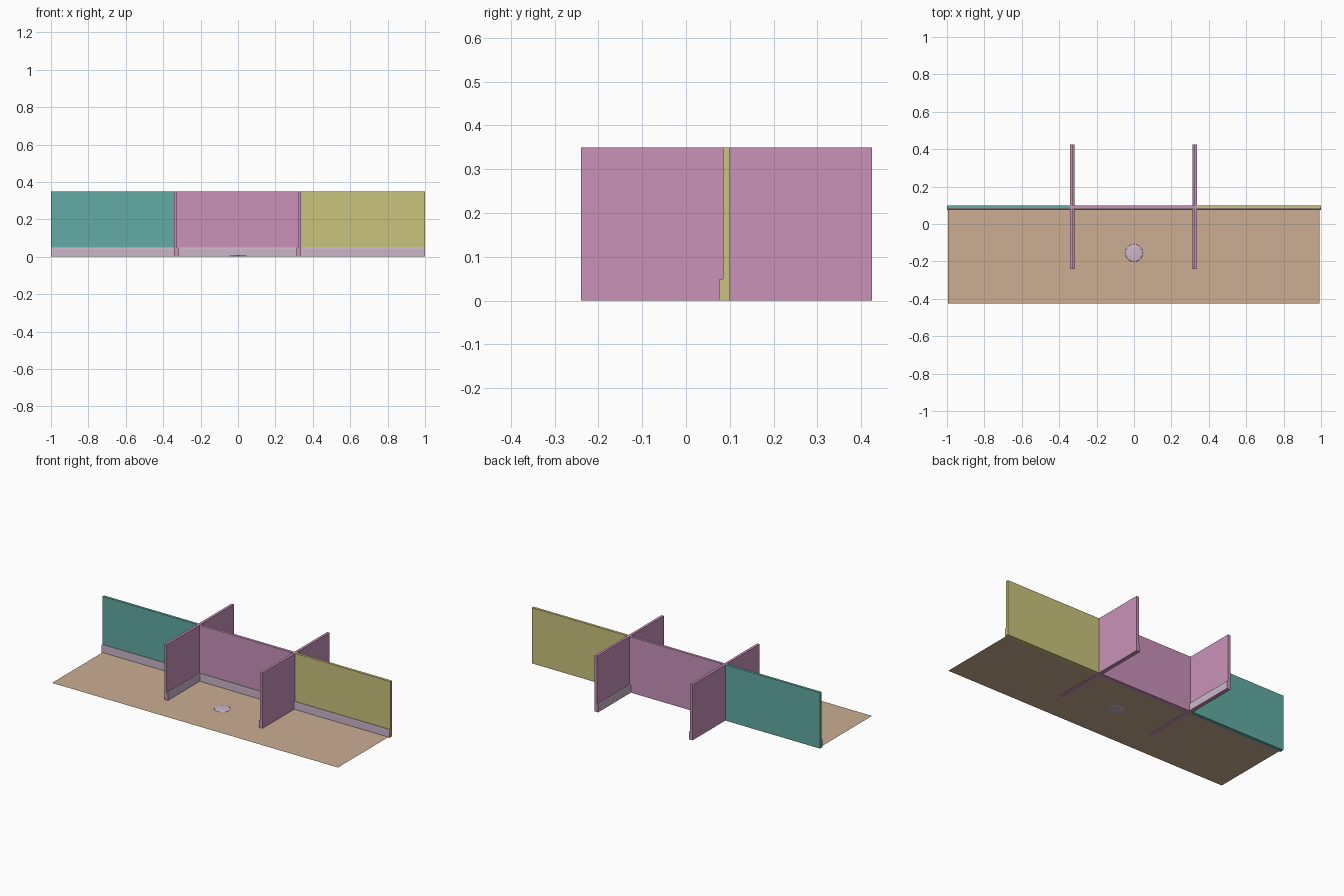
import bpy, bmesh, math
from mathutils import Vector

if "Cube" in bpy.data.objects:
    bpy.data.objects.remove(bpy.data.objects["Cube"])


def material(name, r, g, b):
    def lin(c):
        c /= 255
        return c / 12.92 if c <= 0.04045 else ((c + 0.055) / 1.055) ** 2.4
    m = bpy.data.materials.new(name)
    m.diffuse_color = (lin(r), lin(g), lin(b), 1)
    m.use_nodes = True
    m.node_tree.nodes["Principled BSDF"].inputs["Base Color"].default_value = m.diffuse_color
    return m


pink = material("pink", 202, 146, 186)
teal = material("teal", 98, 172, 163)
yellow = material("yellow", 202, 195, 125)
tan = material("tan", 204, 174, 147)
lilac = material("pale lilac", 204, 182, 201)

HEIGHT, WALL, BOARD, BOARD_TOP = 0.35, 0.016, 0.025, 0.049


def finish(bm, name, mats):
    bmesh.ops.recalc_face_normals(bm, faces=bm.faces)
    mesh = bpy.data.meshes.new(name)
    bm.to_mesh(mesh)
    bm.free()
    for m in mats:
        mesh.materials.append(m)
    obj = bpy.data.objects.new(name, mesh)
    bpy.context.collection.objects.link(obj)
    return obj


def wall(name, start, end, facing, mat):
    """Extrude a wall-with-skirting profile; the skirting is on the facing side."""
    facing = Vector(facing)
    profile = [(0, 0), (BOARD, 0), (BOARD, 0.045), (BOARD - 0.002, BOARD_TOP),
               (WALL, BOARD_TOP), (WALL, HEIGHT), (0, HEIGHT)]
    bm = bmesh.new()
    verts = [bm.verts.new(Vector(start) + facing * d + Vector((0, 0, z)))
             for d, z in profile]
    face = bm.faces.new(verts)
    ext = bmesh.ops.extrude_face_region(bm, geom=[face])
    moved = [v for v in ext["geom"] if isinstance(v, bmesh.types.BMVert)]
    bmesh.ops.translate(bm, verts=moved, vec=Vector(end) - Vector(start))
    bmesh.ops.recalc_face_normals(bm, faces=bm.faces)
    # Skirting faces: low faces looking forward or upward
    for f in bm.faces:
        low = f.calc_center_median().z < 0.06
        if low and (f.normal.dot(facing) > 0.5 or f.normal.z > 0.3):
            f.material_index = 1
    return finish(bm, name, [mat, lilac])


# Long wall in three coloured sections
BACK = 0.1
for name, x0, x1, mat in (("left_wall", -1, -0.343, teal),
                          ("middle_wall", -0.327, 0.322, pink),
                          ("right_wall", 0.338, 1, yellow)):
    wall(name, (x0, BACK, 0), (x1, BACK, 0), (0, -1, 0), mat)

# Cross walls with skirting on their inner sides
for name, x, side in (("left_cross_wall", -0.343, 1), ("right_cross_wall", 0.338, -1)):
    wall(name, (x, -0.24, 0), (x, 0.425, 0), (side, 0, 0), pink)

# Thin floor sheet
bm = bmesh.new()
bm.faces.new([bm.verts.new((x, y, 0.003)) for x, y in
              ((-0.994, -0.425), (0.992, -0.425), (0.992, 0.08), (-0.994, 0.08))])
floor = finish(bm, "floor", [tan])
if floor.data.polygons[0].normal.z < 0:
    floor.data.flip_normals()

# Flat round disc set in the floor
bm = bmesh.new()
bmesh.ops.create_uvsphere(bm, u_segments=32, v_segments=12, radius=1)
bmesh.ops.scale(bm, verts=bm.verts, vec=(0.047, 0.047, 0.004))
bmesh.ops.translate(bm, verts=bm.verts, vec=(0, -0.155, 0.004))
disc = finish(bm, "floor_disc", [lilac])
for p in disc.data.polygons:
    p.use_smooth = True
